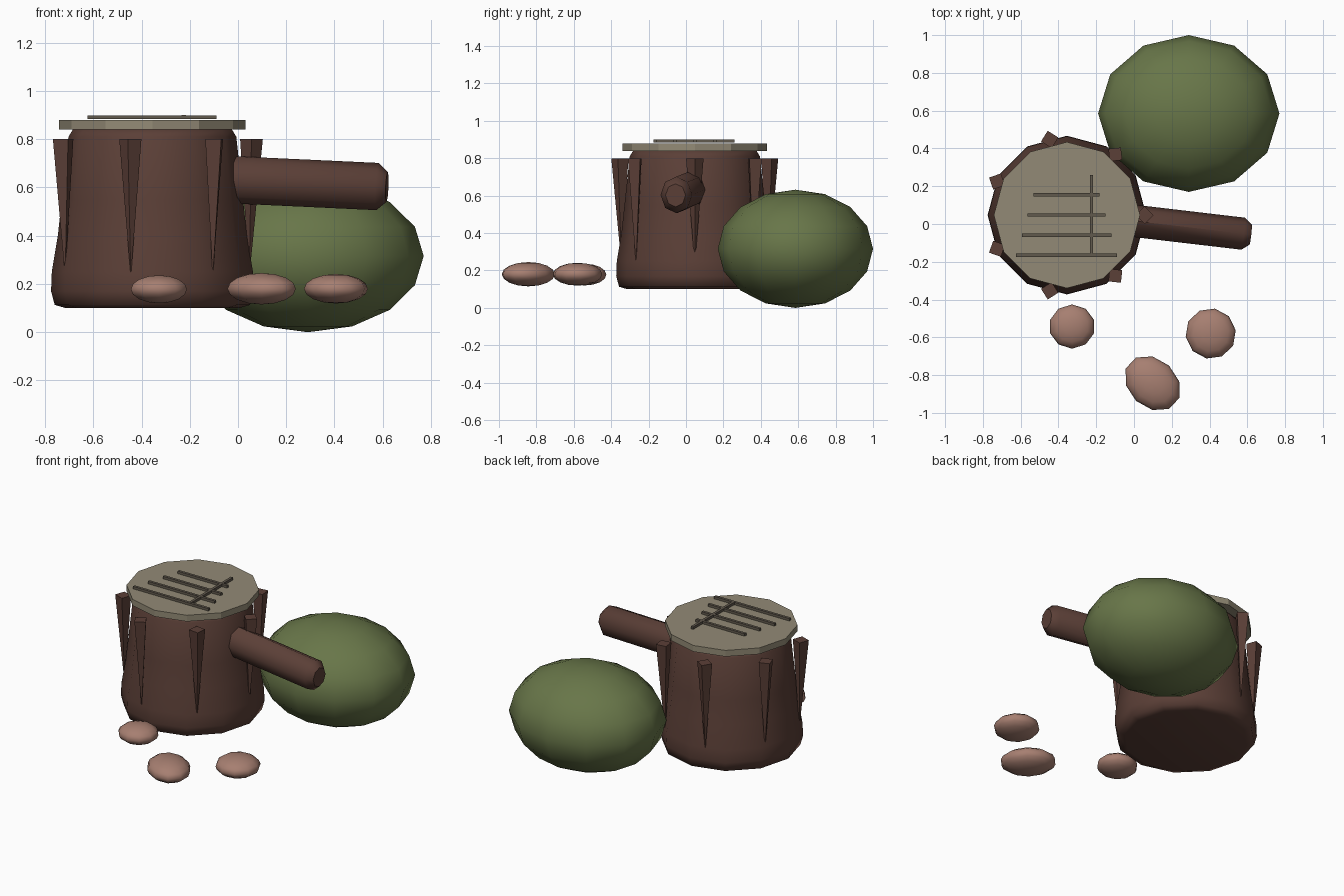
import bpy, bmesh, math
from mathutils import Vector, Matrix

cube = bpy.data.objects.get("Cube")
if cube:
    bpy.data.objects.remove(cube, do_unlink=True)


def material(name, rgb):
    m = bpy.data.materials.new(name)
    m.use_nodes = True
    m.diffuse_color = (*rgb, 1)
    m.node_tree.nodes["Principled BSDF"].inputs["Base Color"].default_value = (*rgb, 1)
    return m


BARK = material("bark brown", (0.105, 0.05, 0.038))
LEAF = material("leaf green", (0.138, 0.181, 0.066))
STONE = material("clay stone", (0.385, 0.212, 0.165))
WOOD = material("cut wood", (0.29, 0.255, 0.18))
LINE = material("carved line", (0.12, 0.10, 0.075))


def make(name, bm, mat, smooth=None):
    bmesh.ops.recalc_face_normals(bm, faces=bm.faces)
    mesh = bpy.data.meshes.new(name)
    bm.to_mesh(mesh)
    bm.free()
    obj = bpy.data.objects.new(name, mesh)
    bpy.context.collection.objects.link(obj)
    mesh.materials.append(mat)
    if smooth:
        bpy.ops.object.select_all(action="DESELECT")
        obj.select_set(True)
        bpy.context.view_layer.objects.active = obj
        bpy.ops.object.shade_smooth_by_angle(angle=math.radians(smooth))
    return obj


def lathe(profile, sides):
    """Closed solid of revolution about z from (radius, height) pairs."""
    bm = bmesh.new()
    rings = []
    for r, z in profile:
        angles = [math.tau * i / sides for i in range(sides)]
        rings.append([bm.verts.new((r * math.cos(a), r * math.sin(a), z)) for a in angles])
    for low, high in zip(rings, rings[1:]):
        for i in range(sides):
            j = (i + 1) % sides
            bm.faces.new((low[i], low[j], high[j], high[i]))
    bm.faces.new(rings[0][::-1])
    bm.faces.new(rings[-1])
    return bm


def box(name, size, centre, mat):
    bm = bmesh.new()
    bmesh.ops.create_cube(bm, size=1)
    bm.transform(Matrix.Translation(centre) @ Matrix.Diagonal((*size, 1)))
    return make(name, bm, mat)


AXIS = Vector((-0.355, 0.047, 0))

# Flared trunk and overhanging cut top
trunk = lathe([(0.36, 0.1), (0.405, 0.113), (0.42, 0.17), (0.417, 0.25), (0.392, 0.4),
               (0.376, 0.55), (0.348, 0.81), (0.33, 0.84)], 12)
make("trunk", trunk, BARK, 60).location = AXIS
make("cut_top", lathe([(0.387, 0.84), (0.387, 0.88)], 12), WOOD).location = AXIS

# Tapered bark ridges around the trunk
for k in range(7):
    a = math.tau * k / 7
    bm = lathe([(0.002, 0.25), (0.047, 0.8)], 4)
    for v in bm.verts:
        v.co.x += 0.402 + 0.016 * (v.co.z - 0.25)
    bm.transform(Matrix.Translation(AXIS) @ Matrix.Rotation(a, 4, "Z"))
    make(f"bark_ridge_{k + 1}", bm, BARK)

# Thin bars on the cut top
for k in range(4):
    half = 0.175 + 0.031 * k
    box(f"top_bar_{k + 1}", (2 * half, 0.017, 0.016),
        (-0.357, 0.155 - 0.107 * k, 0.891), LINE)
box("top_cross_bar", (0.017, 0.43, 0.016), (-0.225, 0.045, 0.892), LINE)

# Side branch with a bevelled end
start, end = Vector((-0.2, 0.04, 0.64)), Vector((0.618, -0.056, 0.602))
length = (end - start).length
bm = lathe([(0.098, 0), (0.098, length - 0.04), (0.062, length)], 8)
bm.transform(Matrix.Diagonal((0.87, 1, 1, 1)))
bm.transform(Matrix.Translation(start) @ (end - start).to_track_quat("Z", "Y").to_matrix().to_4x4())
make("branch", bm, BARK, 50)

# Round bush behind the trunk
bm = bmesh.new()
bmesh.ops.create_uvsphere(bm, u_segments=12, v_segments=8, radius=1)
bm.transform(Matrix.Translation((0.29, 0.585, 0.316)) @ Matrix.Diagonal((0.48, 0.415, 0.316, 1)))
make("bush", bm, LEAF, 80)


# Flattened stones, each with one pulled-out tip
def stone(name, centre, size, turn, tip):
    bm = bmesh.new()
    bmesh.ops.create_uvsphere(bm, u_segments=10, v_segments=8, radius=1)
    for v in bm.verts:
        if v.co.x > 0.99:
            v.co.x += tip
    bm.transform(Matrix.Translation(centre) @ Matrix.Rotation(math.radians(turn), 4, "Z")
                 @ Matrix.Diagonal((*size, 1)))
    make(name, bm, STONE, 80)


stone("stone_right", (-0.328, -0.543, 0.178), (0.122, 0.117, 0.058), 0, 0.12)
stone("stone_middle", (0.098, -0.843, 0.18), (0.165, 0.128, 0.065), -43, 0.18)
stone("stone_left", (0.406, -0.58, 0.18), (0.135, 0.133, 0.061), -46, 0.22)
